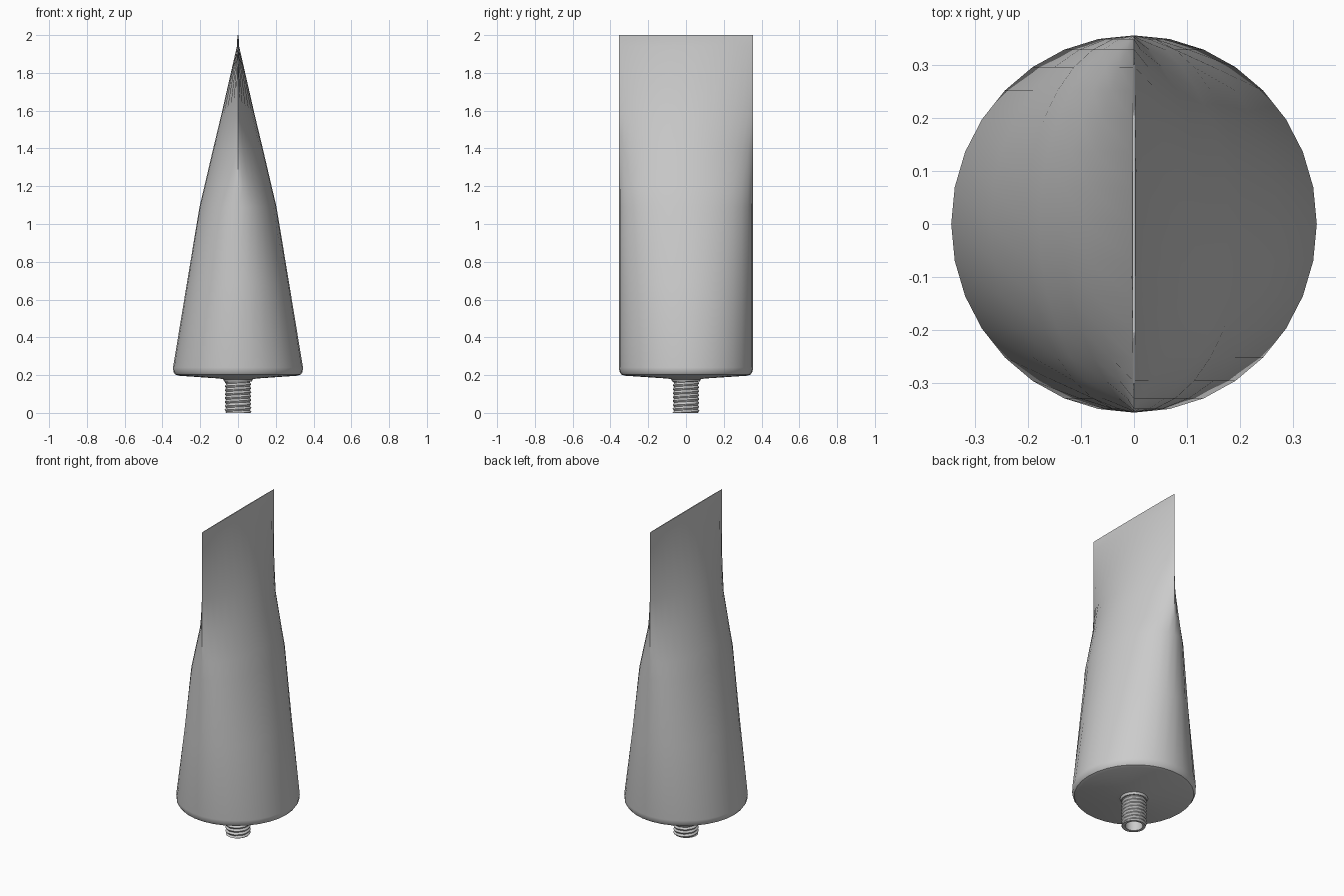
import bpy
import bmesh
from math import sin, cos, pi, radians

cube = bpy.data.objects.get("Cube")
if cube:
    bpy.data.objects.remove(cube)

SIDES = 32
ANGLES = [2 * pi * i / SIDES for i in range(SIDES)]

grey = bpy.data.materials.new("light_grey")
grey.use_nodes = True
grey.diffuse_color = (0.6, 0.6, 0.6, 1)
grey.node_tree.nodes["Principled BSDF"].inputs["Base Color"].default_value = (0.6, 0.6, 0.6, 1)


def loft(name, rings, sharp_angle):
    """Skin a list of point rings, closing both ends."""
    bm = bmesh.new()
    rows = [[bm.verts.new(p) for p in ring] for ring in rings]
    for low, high in zip(rows, rows[1:]):
        for i in range(SIDES):
            j = (i + 1) % SIDES
            bm.faces.new((low[i], low[j], high[j], high[i]))
    bm.faces.new(rows[0][::-1])
    bm.faces.new(rows[-1])
    bmesh.ops.recalc_face_normals(bm, faces=bm.faces)
    mesh = bpy.data.meshes.new(name)
    bm.to_mesh(mesh)
    bm.free()
    obj = bpy.data.objects.new(name, mesh)
    bpy.context.collection.objects.link(obj)
    mesh.materials.append(grey)
    bpy.ops.object.select_all(action='DESELECT')
    obj.select_set(True)
    bpy.context.view_layer.objects.active = obj
    bpy.ops.object.shade_smooth_by_angle(angle=radians(sharp_angle))
    return obj


def section(half_x, half_y, z, pinch=0.0):
    """Ellipse whose y ends are pinched into a pointed lens."""
    ring = []
    for a in ANGLES:
        s = sin(a)
        side = -1 if s > 0 else 1
        x = 0 if abs(s) < 1e-6 else side * half_x * abs(s) ** (1 + pinch)
        ring.append((x, half_y * cos(a), z))
    return ring


# Wedge body: round base squeezed into a thin vertical blade at the top
body_rings = [
    section(0.072, 0.072, 0.165), section(0.078, 0.078, 0.178),
    section(0.10, 0.10, 0.182),
    section(0.315, 0.325, 0.197), section(0.332, 0.342, 0.203),
    section(0.342, 0.352, 0.217), section(0.344, 0.355, 0.24),
    section(0.27, 0.355, 0.69), section(0.204, 0.355, 1.09),
    section(0.178, 0.355, 1.2, 0.15), section(0.136, 0.355, 1.38, 0.6),
    section(0.088, 0.355, 1.58, 1), section(0.006, 0.355, 1.94, 1),
    section(0.003, 0.355, 2.0, 0.2),
]
loft("wedge_body", body_rings, 35)

# Threaded stud: fine helical ridge outside, plain bore inside
PITCH, HEIGHT, ROWS = 0.021, 0.172, 64


def thread_ring(z):
    ring = []
    for a in ANGLES:
        phase = (z / PITCH - a / (2 * pi)) % 1
        r = 0.062 + 0.009 * (1 - abs(2 * phase - 1))
        ring.append((-r * sin(a), r * cos(a), z))
    return ring


stud_rings = [section(0.05, 0.05, 0.15), section(0.05, 0.05, 0)]
stud_rings += [thread_ring(HEIGHT * i / ROWS) for i in range(ROWS + 1)]
loft("threaded_stud", stud_rings, 40)
